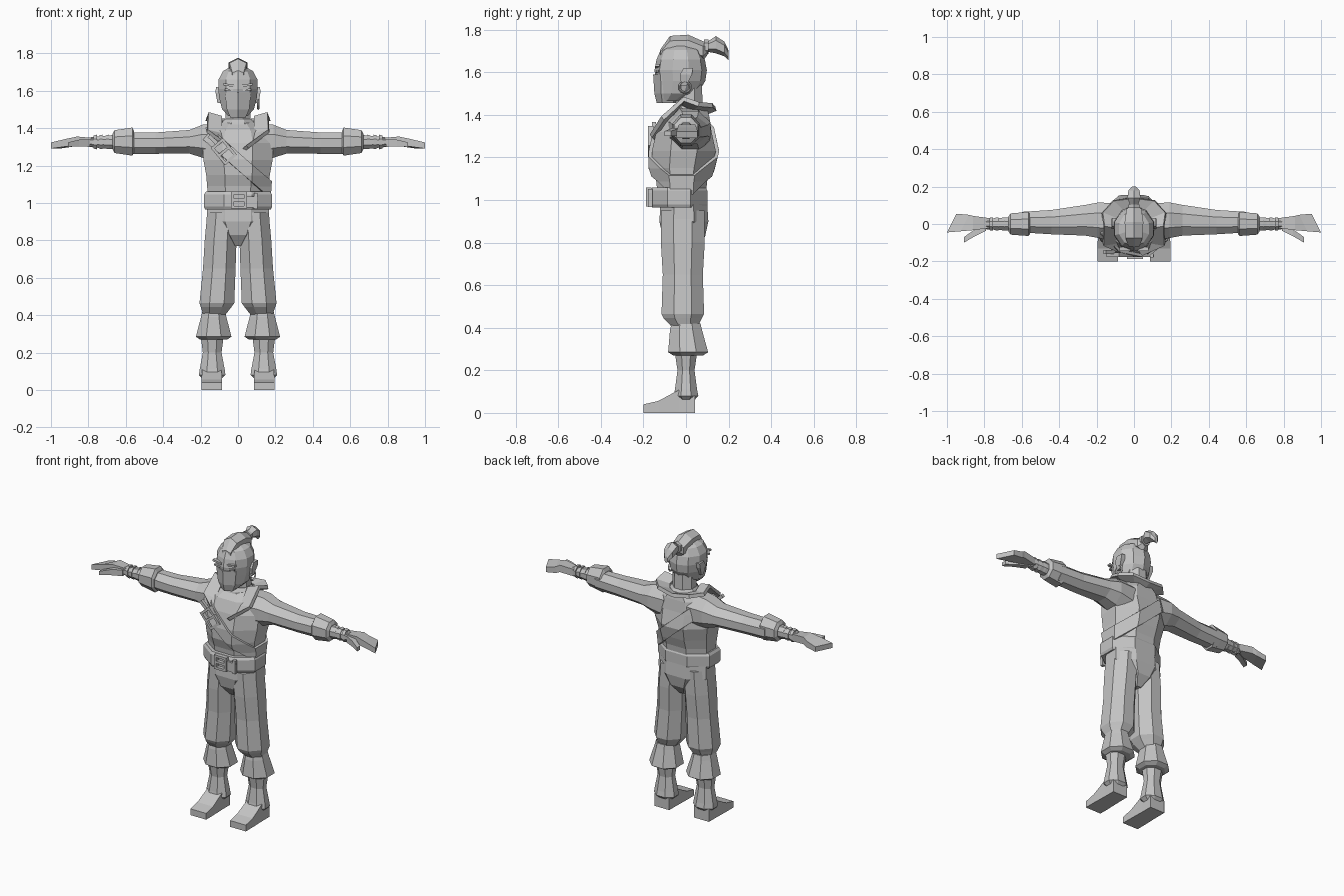
import bpy
import bmesh
from math import cos, sin, pi
from mathutils import Vector, Matrix

default = bpy.data.objects.get("Cube")
if default:
    bpy.data.objects.remove(default, do_unlink=True)

grey = bpy.data.materials.new("plain_grey")
grey.use_nodes = True
tone = (0.55, 0.55, 0.55, 1)
grey.diffuse_color = tone
grey.node_tree.nodes["Principled BSDF"].inputs["Base Color"].default_value = tone


def finish(name, bm):
    """Turn a bmesh into a flat shaded object."""
    bmesh.ops.recalc_face_normals(bm, faces=bm.faces)
    mesh = bpy.data.meshes.new(name)
    bm.to_mesh(mesh)
    bm.free()
    mesh.materials.append(grey)
    obj = bpy.data.objects.new(name, mesh)
    bpy.context.collection.objects.link(obj)
    return obj


def loft(name, axis, centre, sections, sides=8, mirror=1):
    """Skin rings; a section is position, two half sizes, then optional centre shifts."""
    bm = bmesh.new()
    rings = []
    for position, half_a, half_b, *shift in sections:
        shift_a, shift_b = shift or (0, 0)
        ring = []
        for i in range(sides):
            angle = 2 * pi * (i + 0.5) / sides
            a = centre[0] + shift_a + half_a * cos(angle) / cos(pi / sides)
            b = centre[1] + shift_b + half_b * sin(angle) / cos(pi / sides)
            x, y, z = {"x": (position, a, b), "y": (a, position, b), "z": (a, b, position)}[axis]
            ring.append(bm.verts.new((x * mirror, y, z)))
        rings.append(ring)
    for low, high in zip(rings, rings[1:]):
        for i in range(sides):
            j = (i + 1) % sides
            bm.faces.new((low[i], low[j], high[j], high[i]))
    bm.faces.new(rings[0])
    bm.faces.new(rings[-1])
    return finish(name, bm)


def box(name, location, size, tilt=0.0):
    """Box tilted about the y axis."""
    bm = bmesh.new()
    bmesh.ops.create_cube(bm, size=1)
    turn = Matrix.Rotation(tilt, 4, "Y")
    bm.transform(Matrix.Translation(location) @ turn @ Matrix.Diagonal((*size, 1)))
    return finish(name, bm)


def buckle(name, location, width, height, tilt=0.0):
    """Rectangular frame of four bars with a pin across it."""
    bar, depth = 0.015, 0.025
    location = Vector(location)
    turn = Matrix.Rotation(tilt, 3, "Y")
    for sign, end, side in ((1, "upper", "left"), (-1, "lower", "right")):
        up = turn @ Vector((0, 0, sign * (height - bar) / 2))
        across = turn @ Vector((sign * (width - bar) / 2, 0, 0))
        box(f"{name}_{end}_bar", location + up, (width, depth, bar), tilt)
        box(f"{name}_{side}_bar", location + across, (bar, depth, height), tilt)
    box(f"{name}_pin", location, (width * 0.7, depth, bar), tilt)


def thicken(obj, thickness):
    modifier = obj.modifiers.new("thickness", "SOLIDIFY")
    modifier.thickness = thickness
    modifier.offset = 0


# Torso
torso = loft("jacket", "z", (0, -.02), [
    (1, .16, .11), (1.09, .165, .12), (1.15, .17, .14), (1.23, .185, .15, 0, .01),
    (1.32, .19, .13, 0, .01), (1.39, .165, .11, 0, .02), (1.43, .1, .08, 0, .04)])

# Diagonal strap cut from a swollen copy of the torso
bm = bmesh.new()
bm.from_mesh(torso.data)
bm.normal_update()
for vert, normal in [(v, v.normal.copy()) for v in bm.verts]:
    vert.co += normal * .008
slant = Vector((.66, 0, .75))
strap_middle = Vector((-.07, 0, 1.285))
for sign in (1, -1):
    bmesh.ops.bisect_plane(bm, geom=bm.verts[:] + bm.edges[:] + bm.faces[:],
                           plane_co=strap_middle + slant * sign * .036,
                           plane_no=slant * sign, clear_outer=True)
thicken(finish("chest_strap", bm), .016)
buckle("strap_buckle", (-.075, -.165, 1.275), .085, .12, -.7)
box("strap_keeper", (-.13, -.15, 1.335), (.07, .02, .02), .75)

# Belt with its buckle
loft("belt", "z", (0, -.033), [
    (.965, .175, .125), (.98, .182, .133), (1.045, .182, .133), (1.06, .172, .125)])
buckle("belt_buckle", (.005, -.175, 1.015), .085, .09)
box("belt_end", (.07, -.17, 1.005), (.07, .015, .06), .08)
box("belt_loop", (.095, -.168, 1.01), (.02, .02, .085))

# Trousers seat
loft("trouser_seat", "z", (0, -.01), [
    (.98, .165, .11), (.9, .168, .115), (.83, .11, .1), (.77, .035, .055)])

# Neck, scarf and head
loft("neck", "z", (0, .015), [(1.38, .07, .065), (1.54, .065, .06)])
loft("neck_scarf", "z", (0, .01), [(1.38, .1, .095), (1.43, .085, .08), (1.45, .07, .065)])
loft("head", "z", (0, -.025), [
    (1.465, .052, .055, 0, -.047), (1.5, .085, .09, 0, -.015), (1.56, .1, .11),
    (1.61, .106, .117), (1.66, .104, .108), (1.705, .08, .09), (1.725, .045, .055)], 10)
loft("face_mask", "z", (0, -.085), [
    (1.455, .04, .045), (1.5, .06, .055), (1.59, .07, .06)], 6)

# Crest of hair, band and ponytail
loft("hair_crest", "y", (0, 1.725), [
    (-.12, .03, .02, 0, -.04), (-.075, .045, .04), (.01, .05, .045),
    (.08, .04, .04, 0, -.025), (.1, .02, .025, 0, -.015)], 6)
loft("hair_band", "y", (0, 1.72), [(.085, .03, .03), (.105, .03, .03)], 6)
loft("ponytail", "y", (0, 1.72), [
    (.1, .02, .02), (.14, .035, .035, 0, .01), (.18, .03, .03, 0, -.01),
    (.2, .01, .02, 0, -.04)], 6)

# Single hoop earring
bpy.ops.mesh.primitive_torus_add(major_segments=10, minor_segments=4,
                                 major_radius=.026, minor_radius=.006,
                                 location=(.108, -.005, 1.53), rotation=(0, pi / 2, 0))
hoop = bpy.context.object
hoop.name = "earring"
hoop.data.materials.append(grey)

# Folded collar: an outer edge from chest to nape, with the inner edge drawn in from it
collar_edge = [(.05, -.165, 1.3), (.165, -.11, 1.385), (.16, -.01, 1.475),
               (.17, .06, 1.45), (.11, .125, 1.445), (0, .14, 1.43)]
bm = bmesh.new()
outer = [bm.verts.new(point) for point in collar_edge]
inner = [bm.verts.new((x * .55, y * .75 - .015, z - .02)) for x, y, z in collar_edge]
for i in range(len(outer) - 1):
    bm.faces.new((inner[i], inner[i + 1], outer[i + 1], outer[i]))
collar = finish("collar", bm)
collar.modifiers.new("both_sides", "MIRROR")
thicken(collar, .022)

for mirror, side in ((1, "left"), (-1, "right")):
    # Face details
    box(f"{side}_brow", (mirror * .048, -.134, 1.63), (.06, .02, .012), -mirror * .15)
    box(f"{side}_eye", (mirror * .048, -.135, 1.605), (.045, .012, .01), -mirror * .1)
    loft(f"{side}_ear", "z", (.1, 0), [
        (1.535, .01, .012, 0, -.01), (1.59, .02, .028), (1.62, .018, .022, 0, .01)], 4, mirror)

    # Sleeve and turned cuff
    loft(f"{side}_sleeve", "x", (.01, 1.32), [
        (.08, .1, .11), (.19, .095, .088, .01, .01), (.26, .082, .063, .01, .007),
        (.44, .065, .057), (.6, .055, .057)], 8, mirror)
    loft(f"{side}_sleeve_cuff", "x", (0, 1.328), [
        (.555, .053, .055), (.565, .064, .075), (.66, .057, .061), (.67, .042, .042)], 8, mirror)

    # Wrapped wrist and hand
    loft(f"{side}_wrist", "x", (0, 1.325), [(.65, .037, .04), (.79, .028, .026)], 8, mirror)
    for start in (.69, .725, .755):
        loft(f"{side}_wrist_wrap", "x", (0, 1.326), [
            (start, .036, .039), (start + .018, .033, .035)], 8, mirror)
    hand = loft(f"{side}_hand", "x", (.005, 1.325), [
        (.77, .026, .022), (.86, .038, .022, 0, .008), (.93, .044, .02, 0, -.004),
        (1, .05, .016, 0, -.018)], 4, mirror)
    for vert in hand.data.vertices:
        if abs(vert.co.x) > .92:
            vert.co.x -= mirror * (vert.co.y + .045) / 2
    loft(f"{side}_thumb", "x", (0, 1.32), [
        (.79, .02, .02, -.015, 0), (.85, .018, .018, -.047, 0),
        (.91, .015, .012, -.085, -.008)], 4, mirror)

    # Trouser leg gathered under the knee
    loft(f"{side}_trouser_leg", "z", (.1, -.015), [
        (.95, .082, .103, -.018, 0), (.8, .085, .103, -.007, 0), (.65, .087, .094),
        (.465, .093, .1, .013, 0), (.445, .083, .09, .017, 0), (.4, .058, .058, .027, .01)],
        8, mirror)

    # Boot with flared cuff
    loft(f"{side}_boot_cuff", "z", (.13, 0), [
        (.42, .06, .068), (.39, .068, .075), (.285, .095, .094, 0, .01),
        (.27, .073, .07, 0, .01)], 8, mirror)
    loft(f"{side}_boot_shaft", "z", (.138, 0), [
        (.3, .063, .055), (.2, .05, .04), (.11, .067, .052), (.08, .071, .058),
        (.06, .05, .04)], 8, mirror)
    loft(f"{side}_foot", "y", (.14, .02), [
        (-.2, .055, .02), (-.13, .055, .028, 0, .008), (-.03, .052, .055, 0, .035),
        (.043, .052, .04, 0, .02)], 4, mirror)
